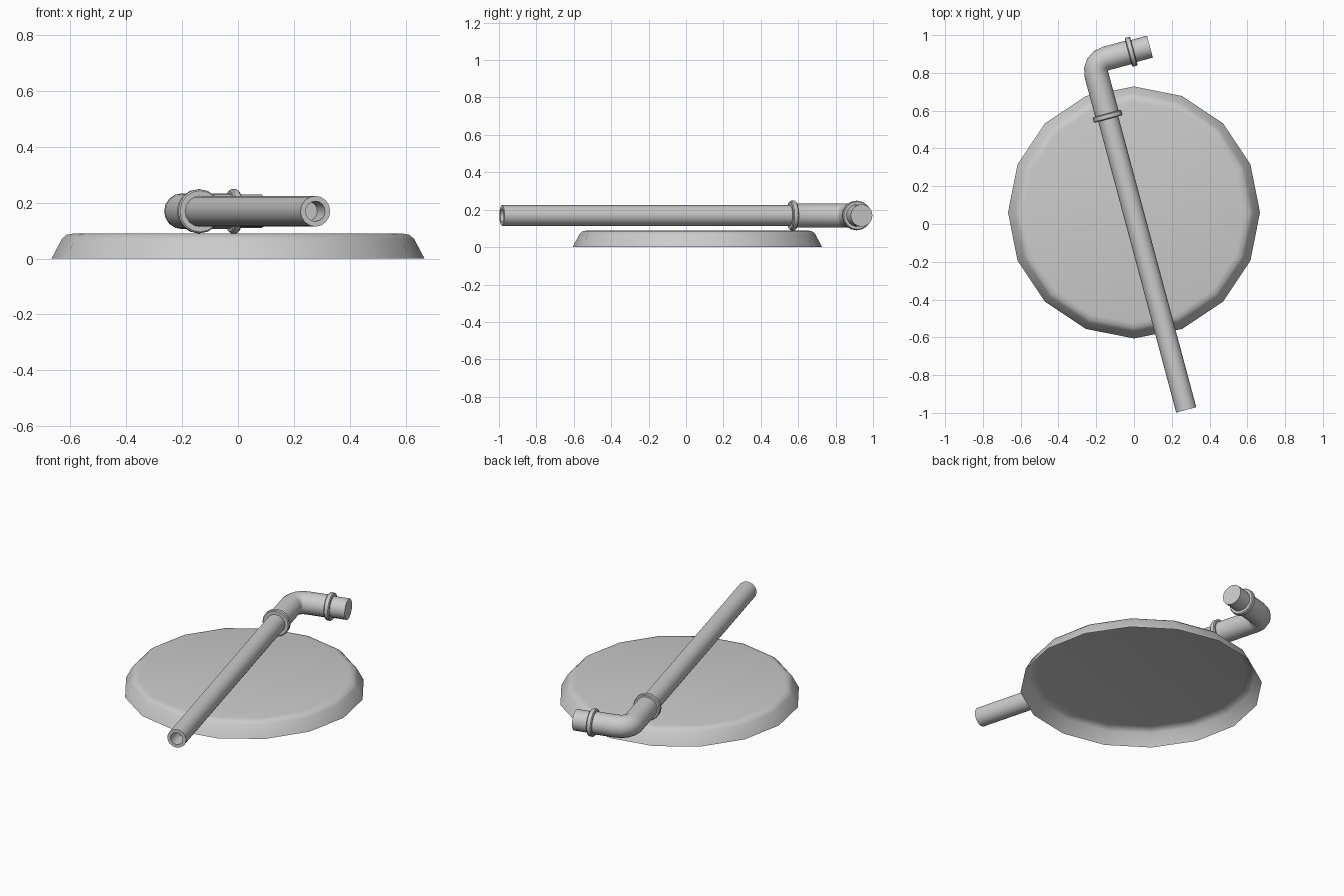
import bpy, bmesh, math
from mathutils import Matrix, Vector

if "Cube" in bpy.data.objects:
    bpy.data.objects.remove(bpy.data.objects["Cube"])


def loft(name, rings, frame, cap_start=False, cap_end=False, flip=False):
    """Skin a list of vertex rings into a smooth object placed by frame."""
    bm = bmesh.new()
    loops = [[bm.verts.new(p) for p in ring] for ring in rings]
    n = len(loops[0])
    for a, b in zip(loops, loops[1:]):
        for i in range(n):
            j = (i + 1) % n
            bm.faces.new((a[i], a[j], b[j], b[i]))
    if cap_start:
        bm.faces.new(loops[0][::-1])
    if cap_end:
        bm.faces.new(loops[-1])
    if flip:
        bmesh.ops.reverse_faces(bm, faces=bm.faces[:])
    me = bpy.data.meshes.new(name)
    bm.to_mesh(me)
    bm.free()
    ob = bpy.data.objects.new(name, me)
    bpy.context.collection.objects.link(ob)
    ob.matrix_world = frame
    bpy.ops.object.select_all(action='DESELECT')
    ob.select_set(True)
    bpy.context.view_layer.objects.active = ob
    bpy.ops.object.shade_smooth_by_angle(angle=math.radians(40))
    return ob


def circle(r, h, n=16):
    return [Vector((r * math.cos(2 * math.pi * i / n),
                    r * math.sin(2 * math.pi * i / n), h)) for i in range(n)]


def lathe(name, profile, frame, **caps):
    return loft(name, [circle(r, h) for r, h in profile], frame, **caps)


# dish: open-bottomed shell with a rounded rim
lathe("dish", [(0.667, 0), (0.63, 0.07), (0.613, 0.085), (0.585, 0.09)],
      Matrix.Translation((0, 0.061, 0)), cap_end=True)

# pipe frame: origin at the elbow corner, pipe along -y, outlet along +x
base = Matrix.Translation((-0.217, 0.858, 0.169)) @ Matrix.Rotation(math.radians(15), 4, 'Z')
along_y = base @ Matrix.Rotation(math.radians(-90), 4, 'X')
along_x = base @ Matrix.Rotation(math.radians(90), 4, 'Y')

# long pipe with a recessed open end
lathe("long_pipe", [(0.036, -1.80), (0.036, -1.907), (0.055, -1.907), (0.055, -0.29)],
      along_y, cap_start=True, cap_end=True)

# elbow: straight, tight bend, straight
R, r = 0.07, 0.064
stations = [(0, -0.298, 0)]
for k in range(5):
    t = math.radians(90 * k / 4)
    stations.append((R - R * math.cos(t), -R + R * math.sin(t), t))
stations.append((0.209, 0, math.pi / 2))
turn = Matrix.Rotation(math.radians(-90), 4, 'X')
rings = []
for x, y, t in stations:
    m = Matrix.Translation((x, y, 0)) @ Matrix.Rotation(-t, 4, 'Z') @ turn
    rings.append([m @ p for p in circle(r, 0)])
loft("elbow", rings, base, cap_start=True, cap_end=True)

# outlet stub
lathe("outlet_stub", [(0.06, 0.2), (0.06, 0.312)], along_x, cap_start=True, cap_end=True)

# collars at both ends of the elbow
for name, frame, c in (("pipe_collar", along_y, -0.298), ("outlet_collar", along_x, 0.209)):
    lathe(name, [(0.05, c - 0.015), (0.074, c - 0.015), (0.079, c - 0.01),
                 (0.079, c + 0.01), (0.074, c + 0.015), (0.05, c + 0.015)],
          frame, cap_start=True, cap_end=True)
